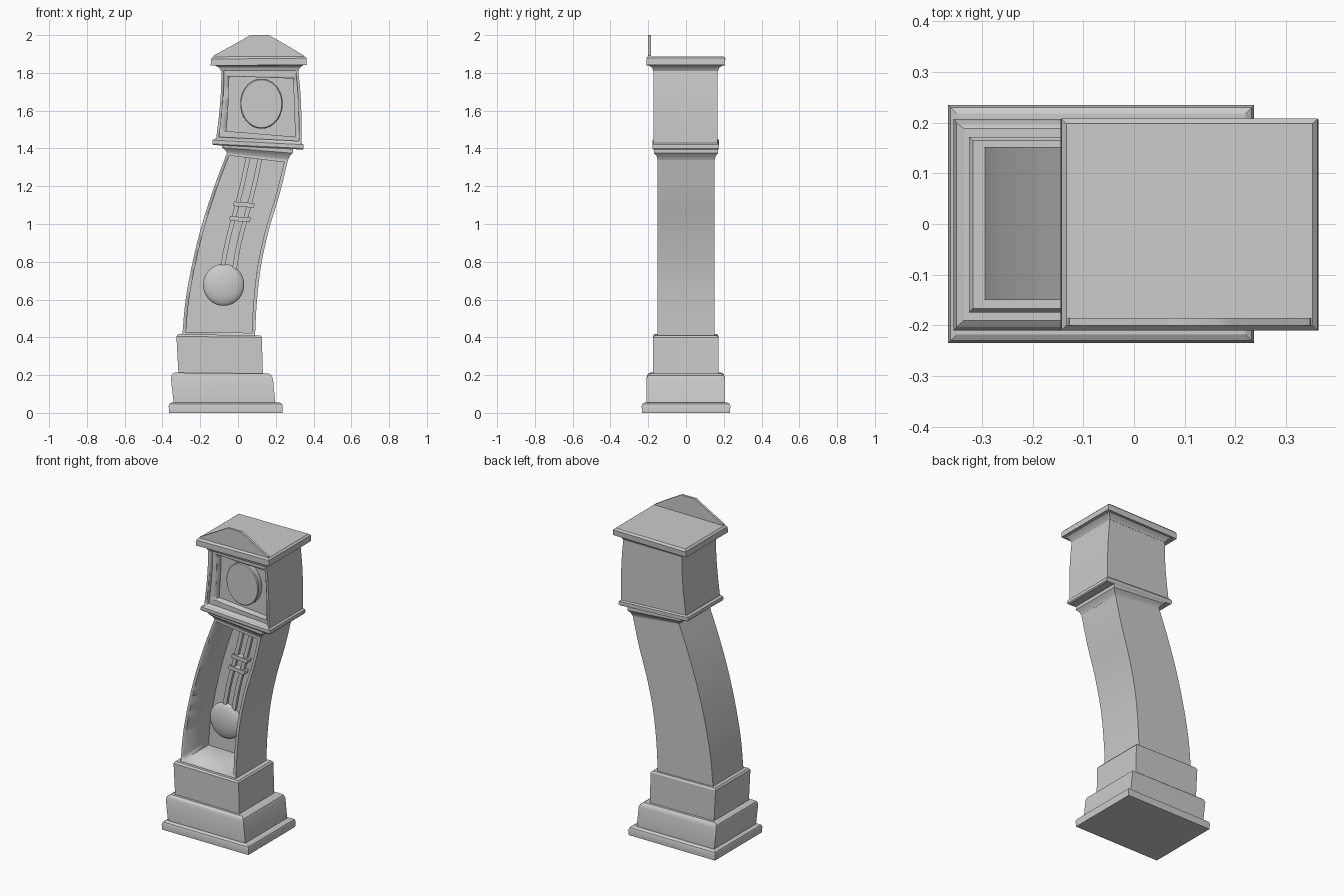
import bpy, bmesh, math

if "Cube" in bpy.data.objects:
    bpy.data.objects.remove(bpy.data.objects["Cube"])


def finish(name, bm, smooth=True):
    bmesh.ops.recalc_face_normals(bm, faces=bm.faces)
    me = bpy.data.meshes.new(name)
    bm.to_mesh(me)
    bm.free()
    ob = bpy.data.objects.new(name, me)
    bpy.context.collection.objects.link(ob)
    if smooth:
        bpy.ops.object.select_all(action='DESELECT')
        ob.select_set(True)
        bpy.context.view_layer.objects.active = ob
        bpy.ops.object.shade_smooth_by_angle(angle=math.radians(30))
    return ob


def loft(name, rings):
    """Skin a stack of tilted rectangles: (left x, left z, right x, right z, front y, back y)."""
    bm = bmesh.new()
    loops = []
    for xl, zl, xr, zr, yf, yb in rings:
        loops.append([bm.verts.new(p) for p in
                      ((xl, yf, zl), (xr, yf, zr), (xr, yb, zr), (xl, yb, zl))])
    for a, b in zip(loops, loops[1:]):
        for i in range(4):
            j = (i + 1) % 4
            bm.faces.new((a[i], a[j], b[j], b[i]))
    bm.faces.new(loops[0][::-1])
    bm.faces.new(loops[-1])
    return finish(name, bm)


def along(pts, t):
    """Smooth curve through the stations, t from 0 to 1."""
    s = t * (len(pts) - 1)
    i = min(int(s), len(pts) - 2)
    f = s - i
    p1, p2 = pts[i], pts[i + 1]
    p0 = pts[i - 1] if i else [2 * a - b for a, b in zip(p1, p2)]
    p3 = pts[i + 2] if i + 2 < len(pts) else [2 * b - a for a, b in zip(p1, p2)]
    return [0.5 * (2 * b + (c - a) * f + (2 * a - 5 * b + 4 * c - d) * f * f
                   + (3 * b - a - 3 * c + d) * f ** 3)
            for a, b, c, d in zip(p0, p1, p2, p3)]


def curved(pts, yf, yb, n, t0=0.0, t1=1.0, inset=0.0):
    out = []
    for k in range(n + 1):
        xl, zl, xr, zr = along(pts, t0 + (t1 - t0) * k / n)
        out.append((xl + inset, zl, xr - inset, zr, yf, yb))
    return out


def carve(ob, cutter):
    m = ob.modifiers.new("opening", 'BOOLEAN')
    m.operation = 'DIFFERENCE'
    m.solver = 'EXACT'
    m.object = cutter
    cutter.hide_render = True
    cutter.hide_set(True)


# stepped base
loft("base_plinth", [(-.365, 0, .235, 0, -.233, .233), (-.367, .035, .237, .035, -.235, .235),
                     (-.362, .048, .232, .048, -.23, .23), (-.35, .055, .22, .055, -.218, .218)])
loft("base_block", [(-.34, .05, .198, .05, -.21, .207), (-.356, .185, .185, .18, -.21, .207),
                    (-.35, .203, .178, .198, -.203, .2), (-.335, .213, .163, .208, -.19, .188)])
loft("upper_block", [(-.315, .2, .132, .2, -.175, .172), (-.326, .405, .126, .4, -.175, .172),
                     (-.318, .417, .118, .41, -.167, .165)])

# leaning trunk with deep opening
trunk_path = [(-.295, .41, .09, .405), (-.277, .6, .1, .59), (-.24, .8, .122, .78),
              (-.19, 1.0, .165, .975), (-.125, 1.2, .222, 1.165), (-.055, 1.385, .267, 1.35)]
trunk = loft("trunk", curved(trunk_path, -.15, .152, 20))
carve(trunk, loft("trunk_cutter", curved(trunk_path, -.3, .1, 20, .02, .975, .018)))

# neck moulding and hood floor
loft("neck_moulding", [(-.057, 1.375, .265, 1.34, -.15, .152), (-.066, 1.39, .275, 1.36, -.156, .157),
                       (-.085, 1.405, .29, 1.375, -.17, .17), (-.087, 1.425, .29, 1.40, -.17, .17)])
loft("hood_floor", [(-.13, 1.418, .342, 1.394, -.173, .17), (-.136, 1.424, .347, 1.4, -.178, .174),
                    (-.134, 1.444, .346, 1.42, -.178, .174), (-.122, 1.452, .336, 1.428, -.17, .167)])

# hood with stepped front frame
hood_path = [(-.117, 1.44, .336, 1.418), (-.1, 1.58, .336, 1.56),
             (-.09, 1.71, .33, 1.7), (-.088, 1.825, .318, 1.825)]
frame_path = [(-.061, 1.492, .301, 1.462), (-.051, 1.635, .299, 1.615), (-.046, 1.782, .29, 1.77)]
hood = loft("hood", curved(hood_path, -.172, .167, 12))
carve(hood, loft("hood_cutter", curved(hood_path, -.3, -.145, 12, .05, .965, .014)))
carve(hood, loft("dial_cutter", curved(frame_path, -.3, -.1, 8)))

# crown and pediment
loft("crown", [(-.089, 1.81, .319, 1.81, -.173, .168), (-.1, 1.828, .328, 1.828, -.18, .176),
               (-.122, 1.839, .345, 1.841, -.195, .192), (-.145, 1.838, .364, 1.843, -.21, .205),
               (-.143, 1.873, .362, 1.878, -.21, .208), (-.133, 1.885, .352, 1.888, -.2, .198)])
bm = bmesh.new()
outline = [(-.132, 1.88), (.352, 1.88), (.347, 1.893), (.26, 1.945), (.19, 1.985), (.163, 2.0),
           (.065, 2.0), (.04, 1.985), (-.025, 1.948), (-.127, 1.893)]
face = bm.faces.new([bm.verts.new((x, -.2, z)) for x, z in outline])
back = bmesh.ops.extrude_face_region(bm, geom=[face])
bmesh.ops.translate(bm, vec=(0, .015, 0),
                    verts=[v for v in back["geom"] if isinstance(v, bmesh.types.BMVert)])
finish("pediment", bm)

# oval dial with softened rim
bm = bmesh.new()
dial_rings = []
for y, s in ((-.095, 1), (-.131, 1), (-.136, .96)):
    dial_rings.append([bm.verts.new((.124 + .112 * s * math.cos(a), y, 1.637 + .132 * s * math.sin(a)))
                       for a in (math.tau * k / 48 for k in range(48))])
for a, b in zip(dial_rings, dial_rings[1:]):
    for k in range(48):
        bm.faces.new((a[k], a[k - 1], b[k - 1], b[k]))
bm.faces.new(dial_rings[0])
bm.faces.new(dial_rings[-1])
finish("dial", bm)

# pendulum: rods, cross bars and bob
for side, dx in (("left", -.032), ("right", .032)):
    rod = [(c + dx - .012, z, c + dx + .012, z - .003)
           for c, z in ((-.055, .74), (-.026, .9), (.016, 1.06), (.055, 1.21), (.087, 1.36))]
    loft("pendulum_rod_" + side, curved(rod, -.02, .0, 12))
for name, x, z in (("upper", .031, 1.103), ("lower", .01, 1.026)):
    loft("pendulum_bar_" + name, [(x - .055, z - .008, x + .053, z - .017, -.03, .01),
                                  (x - .053, z + .016, x + .057, z + .007, -.03, .01)])
bm = bmesh.new()
bmesh.ops.create_uvsphere(bm, u_segments=32, v_segments=16, radius=1)
bmesh.ops.scale(bm, vec=(.109, .035, .111), verts=bm.verts)
bmesh.ops.translate(bm, vec=(-.076, -.01, .678), verts=bm.verts)
finish("pendulum_bob", bm)
